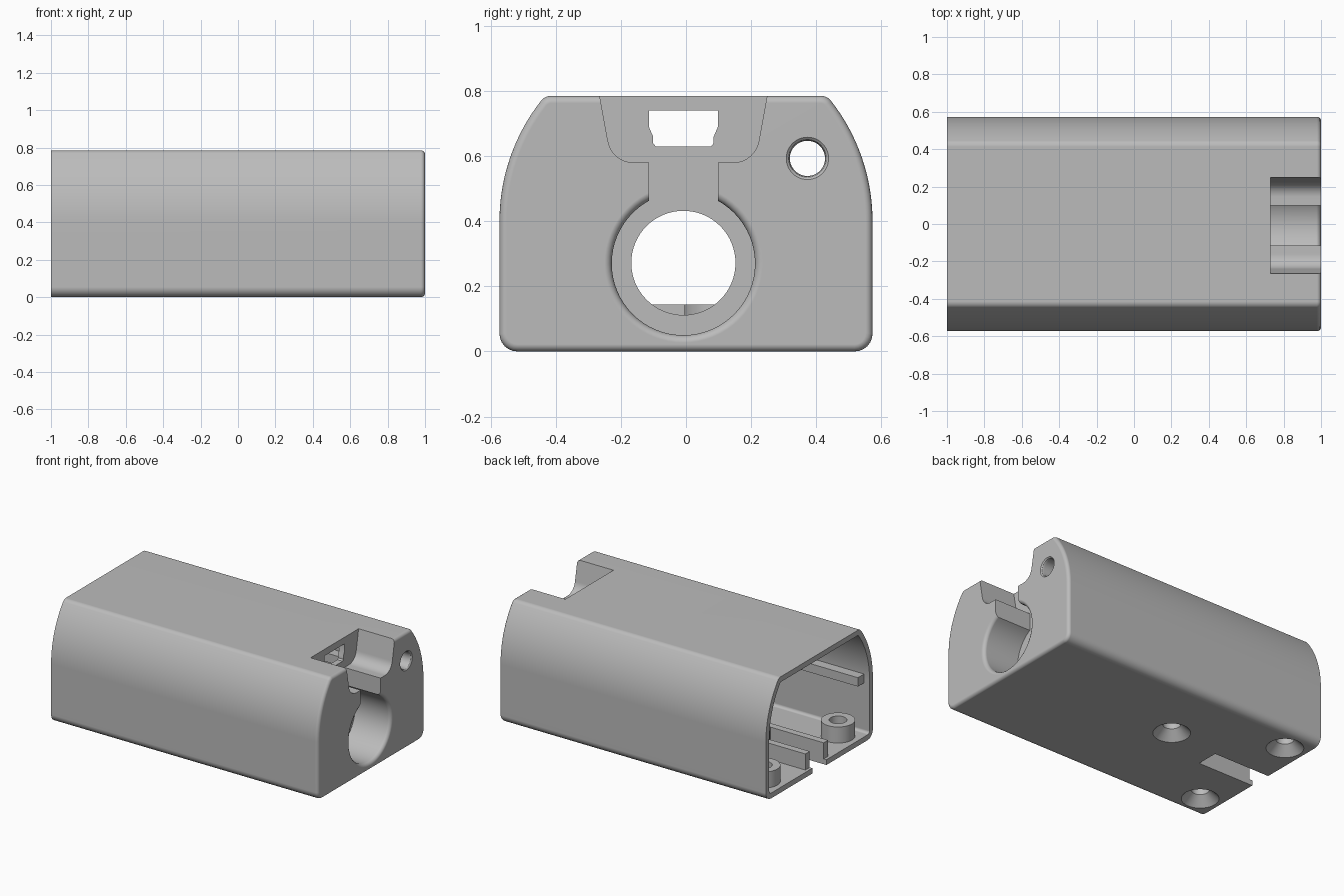
import bpy, bmesh
from math import sin, cos, asin, radians, pi
from mathutils import Vector

cube = bpy.data.objects.get("Cube")
if cube:
    bpy.data.objects.remove(cube, do_unlink=True)

grey = bpy.data.materials.new("light_grey")
grey.use_nodes = True
grey.diffuse_color = (0.5, 0.5, 0.5, 1)
grey.node_tree.nodes["Principled BSDF"].inputs["Base Color"].default_value = (0.5, 0.5, 0.5, 1)

MID = -0.008                       # centre line of the port recess


def make(name, bm):
    bmesh.ops.recalc_face_normals(bm, faces=bm.faces[:])
    mesh = bpy.data.meshes.new(name)
    bm.to_mesh(mesh)
    bm.free()
    mesh.materials.append(grey)
    ob = bpy.data.objects.new(name, mesh)
    bpy.context.collection.objects.link(ob)
    return ob


def loft(name, rings, round_end=0):
    """Skin closed rings of points, cap both ends, optionally round the last cap."""
    bm = bmesh.new()
    loops = [[bm.verts.new(p) for p in ring] for ring in rings]
    for a, b in zip(loops, loops[1:]):
        for i in range(len(a)):
            j = (i + 1) % len(a)
            bm.faces.new((a[i], a[j], b[j], b[i]))
    bm.faces.new(loops[0])
    cap = bm.faces.new(loops[-1])
    if round_end:
        bmesh.ops.recalc_face_normals(bm, faces=bm.faces[:])
        bmesh.ops.bevel(bm, geom=list(cap.edges), offset=round_end, segments=4,
                        profile=0.5, affect='EDGES')
    return make(name, bm)


def prism(name, profile, x0, x1, round_end=0):
    return loft(name, [[(x, y, z) for y, z in profile] for x in (x0, x1)], round_end)


def turned(name, centre, stations, axis='x', n=64):
    """Round solid through (position, radius) stations along x or z."""
    rings = []
    for t, r in stations:
        ring = []
        for i in range(n):
            u, v = r * cos(2 * pi * i / n), r * sin(2 * pi * i / n)
            ring.append((t, centre[0] + u, centre[1] + v) if axis == 'x'
                        else (centre[0] + u, centre[1] + v, t))
        rings.append(ring)
    return loft(name, rings)


def box(name, x, y, z):
    return prism(name, [(y[0], z[0]), (y[1], z[0]), (y[1], z[1]), (y[0], z[1])], *x)


def cut(ob, cutters):
    bpy.context.view_layer.objects.active = ob
    for c in cutters:
        mod = ob.modifiers.new("cut", 'BOOLEAN')
        mod.operation, mod.solver, mod.object = 'DIFFERENCE', 'EXACT', c
        bpy.ops.object.modifier_apply(modifier=mod.name)


def remove(obs):
    for ob in obs:
        bpy.data.objects.remove(ob, do_unlink=True)


def smooth(ob):
    bpy.ops.object.select_all(action='DESELECT')
    ob.select_set(True)
    bpy.context.view_layer.objects.active = ob
    bpy.ops.object.shade_smooth_by_angle(angle=radians(28))
    mod = ob.modifiers.new("even_shading", 'WEIGHTED_NORMAL')
    mod.keep_sharp = True


def arc(cy, cz, r, a0, a1, n):
    return [(cy + r * cos(a0 + (a1 - a0) * i / n), cz + r * sin(a0 + (a1 - a0) * i / n))
            for i in range(n + 1)]


def mirrored(half, mid=0):
    return [(mid + y, z) for y, z in half] + [(mid - y, z) for y, z in reversed(half)]


def section(d):
    """Housing cross-section, inset by wall thickness d."""
    side, big, corner, foot, spring = 0.573, 0.6, 0.04, 0.055, 0.4
    a = asin((0.785 - spring - corner) / (big - corner))
    cy = side - big
    half = arc(side - foot, foot, foot - d, -pi / 2, 0, 6)
    half += arc(cy, spring, big - d, 0, a, 14)
    half += arc(cy + (big - corner) * cos(a), spring + (big - corner) * sin(a),
                max(corner - d, 0.004), a, pi / 2, 6)[1:]
    return mirrored(half)


# Housing: solid body, hollowed from the open end
housing = prism("housing", section(0), -1, 1, round_end=0.022)
cavity = prism("cavity_cutter", section(0.036), -1.1, 0.69)

# Port recess: flared pocket, neck and round socket
pocket = [(0.106, 0.3), (0.106, 0.58)]
pocket += arc(0.153, 0.66, 0.08, -pi / 2, -0.15, 8) + [(0.278, 0.9)]
recess = prism("recess_cutter", mirrored(pocket, MID), 0.73, 1.1)
socket = turned("socket_cutter", (MID, 0.27),
                [(0.73, 0.22), (0.975, 0.22), (0.985, 0.223), (0.994, 0.23), (1, 0.243), (1.1, 0.243)])
bore = turned("bore_cutter", (MID, 0.272), [(0.6, 0.16), (0.85, 0.16)])
plug = mirrored([(0.085, 0.63), (0.093, 0.64), (0.093, 0.66), (0.106, 0.69), (0.106, 0.74)], MID)
plug_hole = prism("plug_cutter", plug, 0.6, 0.85)
side_hole = turned("side_hole_cutter", (0.373, 0.593),
                   [(0.6, 0.054), (0.98, 0.054), (0.994, 0.058), (1, 0.065), (1.1, 0.065)])

# Floor slot and countersunk screw holes
slot = box("slot_cutter", (-1.1, -0.58), (-0.075, 0.075), (-0.1, 0.3))
spots = {"left_screw_post": (-0.86, 0.4), "right_screw_post": (-0.86, -0.4),
         "inner_screw_post": (-0.215, 0.1)}
screws = {name: turned("screw_cutter", p, [(-0.06, 0.175), (0.06, 0.055), (0.3, 0.055)], 'z', 40)
          for name, p in spots.items()}

cut(housing, [cavity, recess, socket, bore, plug_hole, side_hole, slot, *screws.values()])
smooth(housing)

# Screw posts standing on the floor
for name, p in spots.items():
    post = turned(name, p, [(0.025, 0.105), (0.145, 0.105)], 'z', 48)
    cut(post, [screws[name]])
    smooth(post)

# Raised wall around the floor slot
slot_wall = box("slot_wall", (-0.98, -0.53), (-0.122, 0.122), (0.025, 0.145))
cut(slot_wall, [slot])

# Guide rails along both inner sides
for name, s in (("left_guide_rail", 1), ("right_guide_rail", -1)):
    box(name, (-0.96, 0.7), sorted((s * 0.47, s * 0.55)), (0.37, 0.43))

remove([cavity, recess, socket, bore, plug_hole, side_hole, slot, *screws.values()])
